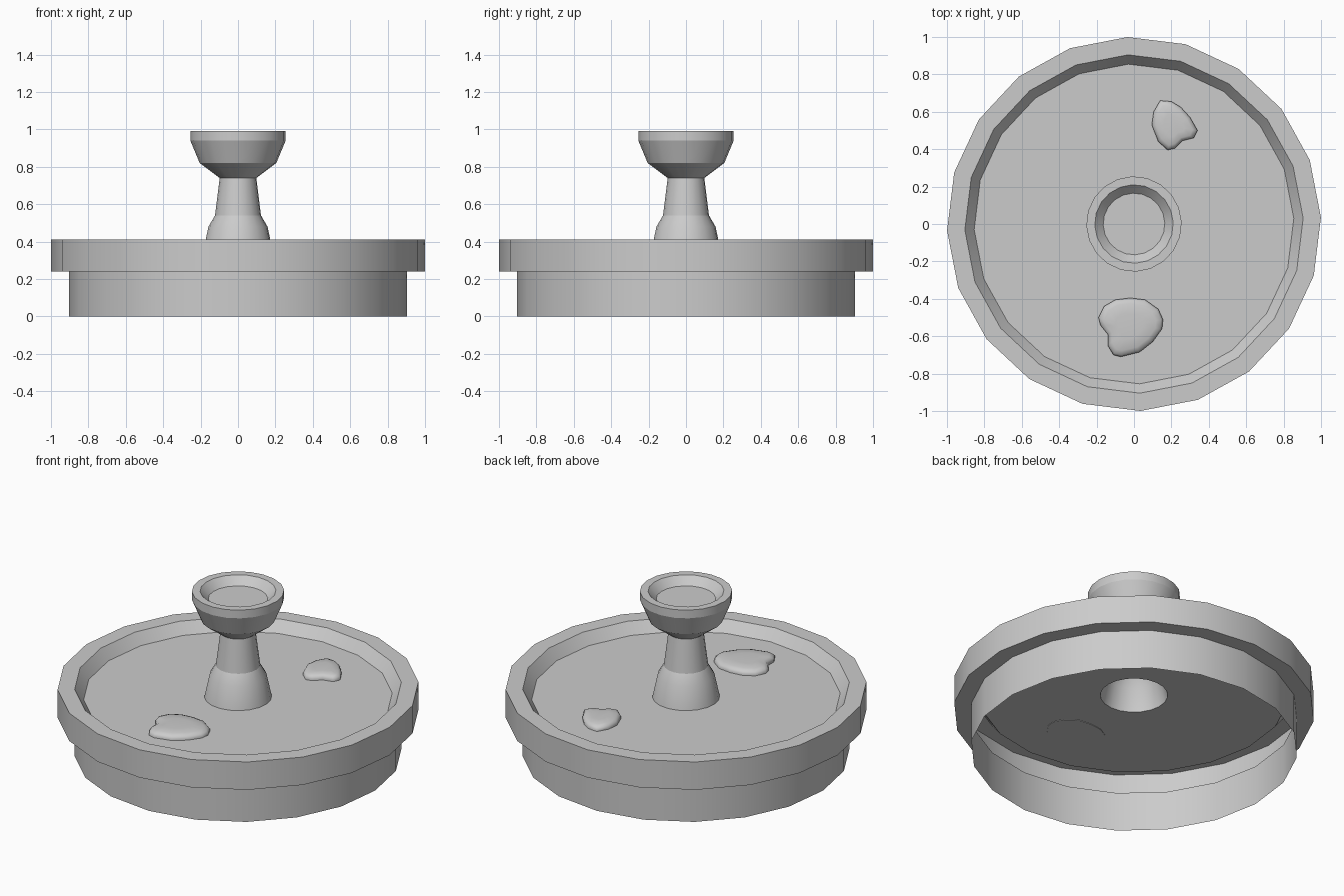
import bpy
import bmesh
from math import radians, cos, sin, tau

cube = bpy.data.objects.get("Cube")
if cube:
    bpy.data.objects.remove(cube, do_unlink=True)

SIDES = 20
TURN = radians(2)
FLOOR = 0.345

stone = bpy.data.materials.new("stone grey")
stone.use_nodes = True
grey = (0.6, 0.6, 0.6, 1)
stone.diffuse_color = grey
stone.node_tree.nodes["Principled BSDF"].inputs["Base Color"].default_value = grey


def finish(bm, name, angle):
    """Turn a bmesh into a shaded object."""
    mesh = bpy.data.meshes.new(name)
    bm.to_mesh(mesh)
    bm.free()
    mesh.materials.append(stone)
    obj = bpy.data.objects.new(name, mesh)
    bpy.context.collection.objects.link(obj)
    bpy.ops.object.select_all(action="DESELECT")
    bpy.context.view_layer.objects.active = obj
    obj.select_set(True)
    bpy.ops.object.shade_smooth_by_angle(angle=radians(angle))
    return obj


def bridge(bm, rings):
    """Join consecutive rings of vertices with quads."""
    for low, high in zip(rings, rings[1:]):
        n = len(low)
        for j in range(n):
            k = (j + 1) % n
            bm.faces.new((low[j], low[k], high[k], high[j]))


def lathe(name, profile, cap=False):
    """Spin a (radius, height) profile around the z axis."""
    bm = bmesh.new()
    angles = [TURN + tau * j / SIDES for j in range(SIDES)]
    rings = [[bm.verts.new((r * cos(a), r * sin(a), z)) for a in angles]
             for r, z in profile]
    bridge(bm, rings)
    if cap:
        bm.faces.new(rings[-1])
    return finish(bm, name, 20)


def mound(name, outline, height):
    """Low rounded lump with an irregular counterclockwise outline."""
    bm = bmesh.new()
    cx = sum(p[0] for p in outline) / len(outline)
    cy = sum(p[1] for p in outline) / len(outline)
    layers = [(1, -0.003), (1, height * 0.3), (0.94, height * 0.65),
              (0.8, height * 0.9), (0.45, height)]
    rings = [[bm.verts.new((cx + (x - cx) * s, cy + (y - cy) * s, FLOOR + z))
              for x, y in outline] for s, z in layers]
    bridge(bm, rings)
    bm.faces.new(rings[-1])
    bm.faces.new(rings[0][::-1])
    return finish(bm, name, 60)


# Hollow basin: lower wall, overhanging rim, sloped lip and floor
lathe("basin", [(0.905, 0), (0.905, 0.24), (1, 0.24), (1, 0.41),
                (0.905, 0.41), (0.855, FLOOR), (0.187, FLOOR)])

# Central pedestal, open underneath, with a shallow bowl on top
lathe("pedestal_bowl", [(0.187, FLOOR), (0.158, 0.48), (0.123, 0.54),
                        (0.098, 0.74), (0.205, 0.82), (0.255, 0.94),
                        (0.255, 0.99), (0.21, 0.99), (0.165, 0.943)], cap=True)

# Two irregular stones lying on the basin floor
back_outline = [(.34, .5), (.3, .57), (.25, .625), (.2, .655), (.14, .66),
                (.105, .6), (.095, .53), (.13, .44), (.18, .395),
                (.22, .405), (.26, .445), (.32, .46)]
front_outline = [(.155, -.51), (.13, -.455), (.06, -.405), (-.02, -.395),
                 (-.1, -.405), (-.16, -.44), (-.19, -.5), (-.18, -.54),
                 (-.14, -.59), (-.14, -.65), (-.11, -.7), (-.07, -.71),
                 (.03, -.685), (.1, -.63), (.15, -.56)]
mound("back_stone", back_outline, 0.035)
mound("front_stone", front_outline, 0.035)
